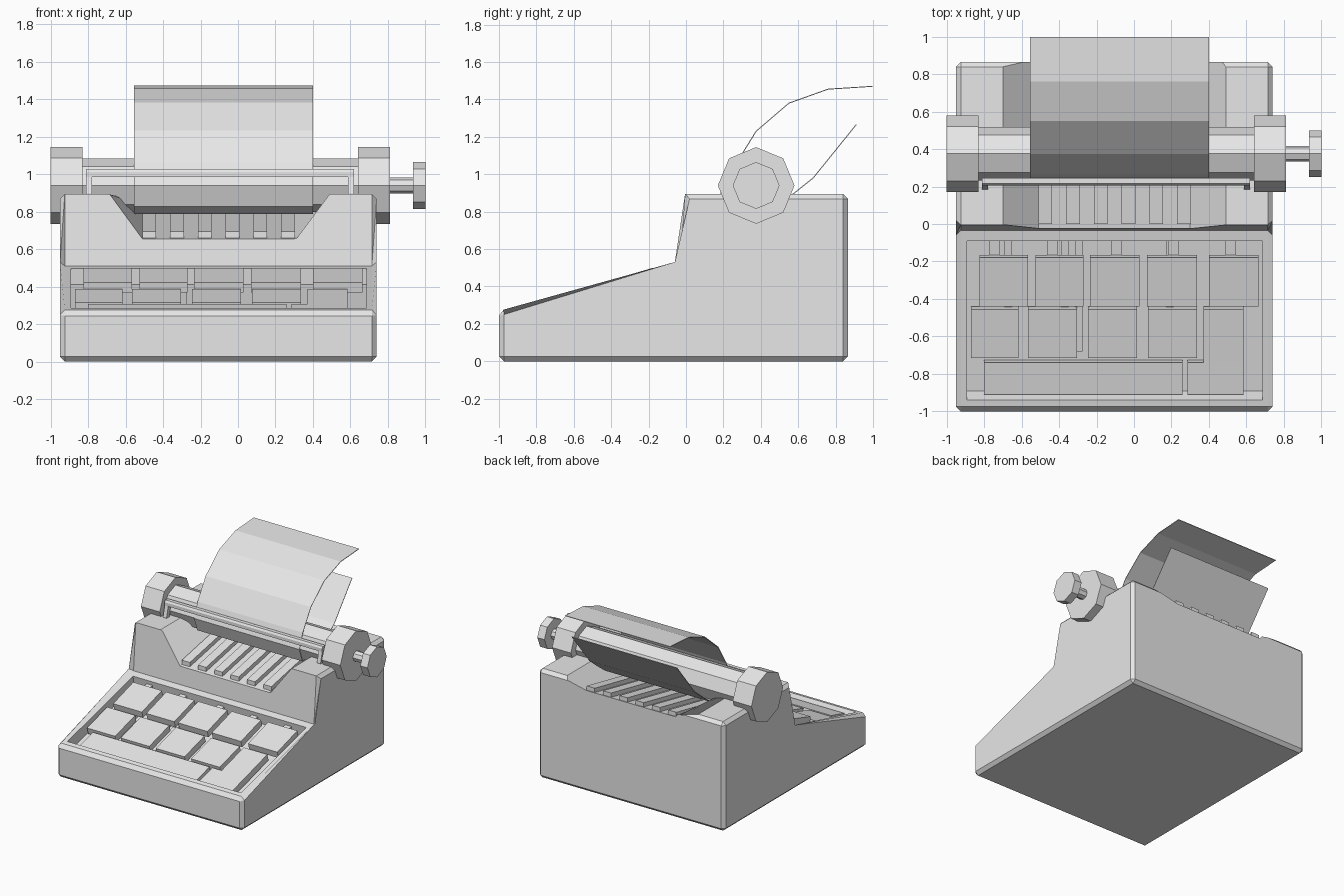
import bpy, bmesh, math

if "Cube" in bpy.data.objects:
    bpy.data.objects.remove(bpy.data.objects["Cube"])

grey = bpy.data.materials.new("plain grey")
grey.diffuse_color = (0.8, 0.8, 0.8, 1)
grey.use_nodes = True
grey.node_tree.nodes["Principled BSDF"].inputs["Base Color"].default_value = grey.diffuse_color


def finish(name, bm):
    bmesh.ops.recalc_face_normals(bm, faces=bm.faces)
    me = bpy.data.meshes.new(name)
    bm.to_mesh(me)
    bm.free()
    me.materials.append(grey)
    ob = bpy.data.objects.new(name, me)
    bpy.context.collection.objects.link(ob)
    return ob


def prism_mesh(profile, x0, x1):
    """Extrude a (y, z) outline from x0 to x1."""
    bm = bmesh.new()
    a = [bm.verts.new((x0, y, z)) for y, z in profile]
    b = [bm.verts.new((x1, y, z)) for y, z in profile]
    bm.faces.new(a)
    bm.faces.new(b[::-1])
    n = len(profile)
    for i in range(n):
        j = (i + 1) % n
        bm.faces.new((a[i], b[i], b[j], a[j]))
    return bm


def prism(name, profile, x0, x1):
    return finish(name, prism_mesh(profile, x0, x1))


def cut(ob, cutter):
    mod = ob.modifiers.new("cut", 'BOOLEAN')
    mod.operation = 'DIFFERENCE'
    mod.solver = 'EXACT'
    mod.object = cutter
    bpy.context.view_layer.objects.active = ob
    bpy.ops.object.modifier_apply(modifier=mod.name)
    bpy.data.objects.remove(cutter)


# Body: chamfered side profile, leaving the front wall edges sharp
bm = prism_mesh([(-1, 0), (-1, 0.27), (-0.035, 0.51), (-0.005, 0.895),
                 (0.865, 0.895), (0.865, 0)], -0.95, 0.74)
edges = []
for e in bm.edges:
    p, q = e.verts[0].co, e.verts[1].co
    along_x = abs(p.x - q.x) > 1
    if not (along_x and -0.1 < p.y < 0.1):
        edges.append(e)
bmesh.ops.bevel(bm, geom=edges, offset=0.026, offset_type='OFFSET',
                segments=1, affect='EDGES', profile=0.5)
body = finish("body", bm)

# Key tray recess
cut(body, prism("tray_cutter", [(-0.94, 0.45), (-0.94, 0.285), (-0.89, 0.2),
                                (-0.075, 0.41), (-0.09, 0.496), (-0.09, 0.7)], -0.89, 0.685))

# Channel through the upper body, with a floor rising to the back
bm = bmesh.new()
rings = []
for y in (-0.1, 0.96):
    f = 0.66 + 0.2 * y
    rings.append([bm.verts.new((x, y, z)) for x, z in
                  [(-0.70, 1.1), (-0.70, 0.895), (-0.51, f),
                   (0.30, f), (0.49, 0.895), (0.49, 1.1)]])
bm.faces.new(rings[0])
bm.faces.new(rings[1][::-1])
for i in range(6):
    j = (i + 1) % 6
    bm.faces.new((rings[0][i], rings[1][i], rings[1][j], rings[0][j]))
cut(body, finish("channel_cutter", bm))

# Type bars lying on the channel floor
for i in range(6):
    x = -0.51 + 0.148 * i
    prism("type_bar", [(0, 0.64), (0, 0.695), (0.855, 0.866), (0.855, 0.81)], x, x + 0.073)


# Keys: tilted slabs
def key(name, x0, x1, y0, y1, z0, z1, t=0.055):
    dy, dz = 0.26 * t, -0.96 * t
    prism(name, [(y0, z0), (y1, z1), (y1 + dy, z1 + dz), (y0 + dy, z0 + dz)], x0, x1)


back_row = [(-0.825, -0.565), (-0.525, -0.27), (-0.235, 0.03), (0.07, 0.335), (0.40, 0.665)]
middle_row = [(-0.87, -0.615), (-0.565, -0.305), (-0.245, 0.015), (0.075, 0.335)]
for a, b in back_row:
    key("back_row_key", a, b, -0.44, -0.18, 0.422, 0.499)
for a, b in middle_row:
    key("middle_row_key", a, b, -0.715, -0.455, 0.315, 0.388)
key("space_bar", -0.80, 0.26, -0.91, -0.74, 0.262, 0.308)
key("corner_key_wide", 0.285, 0.585, -0.91, -0.74, 0.262, 0.308)
key("corner_key_tall", 0.37, 0.585, -0.74, -0.455, 0.308, 0.388)

# Key levers running to the back of the tray
for x in (-0.745, -0.435, -0.095, 0.21, 0.515):
    key("back_row_lever", x - 0.028, x + 0.028, -0.40, -0.08, 0.385, 0.465, 0.03)
for x in (-0.67, -0.37, -0.295, 0.19):
    key("middle_row_lever", x - 0.02, x + 0.02, -0.68, -0.08, 0.275, 0.435, 0.03)


# Roller, end knobs and turning knob: octagonal cylinders on one axis
def octagon(name, r, x0, x1):
    prism(name, [(0.375 + r * math.cos(k * math.pi / 4), 0.94 + r * math.sin(k * math.pi / 4))
                 for k in range(8)], x0, x1)


octagon("roller", 0.143, -0.84, 0.65)
octagon("left_end_knob", 0.205, -1.0, -0.83)
octagon("right_end_knob", 0.205, 0.64, 0.81)
octagon("knob_rod", 0.042, 0.80, 0.94)
octagon("turning_knob", 0.125, 0.935, 1.0)

# Paper rest frame in front of the roller
prism("rest_bar", [(0.205, 0.985), (0.205, 1.012), (0.215, 1.027), (0.245, 1.027), (0.245, 0.985)],
      -0.81, 0.62)
for x in (-0.81, 0.588):
    prism("rest_post", [(0.185, 0.87), (0.185, 0.90), (0.21, 1.0), (0.24, 1.0), (0.22, 0.87)],
          x, x + 0.032)

# Paper sheet wrapped under the roller
path = [(0.998, 1.47), (0.76, 1.455), (0.55, 1.38), (0.375, 1.23), (0.27, 1.06),
        (0.226, 0.94), (0.265, 0.83), (0.375, 0.789), (0.48, 0.825), (0.58, 0.90),
        (0.68, 0.98), (0.91, 1.265)]
bm = bmesh.new()
rows = [[bm.verts.new((x, y, z)) for x in (-0.555, 0.40)] for y, z in path]
for p, q in zip(rows, rows[1:]):
    bm.faces.new((p[0], p[1], q[1], q[0]))
paper = finish("paper", bm)
solid = paper.modifiers.new("thickness", 'SOLIDIFY')
solid.thickness = 0.005
solid.offset = 0
